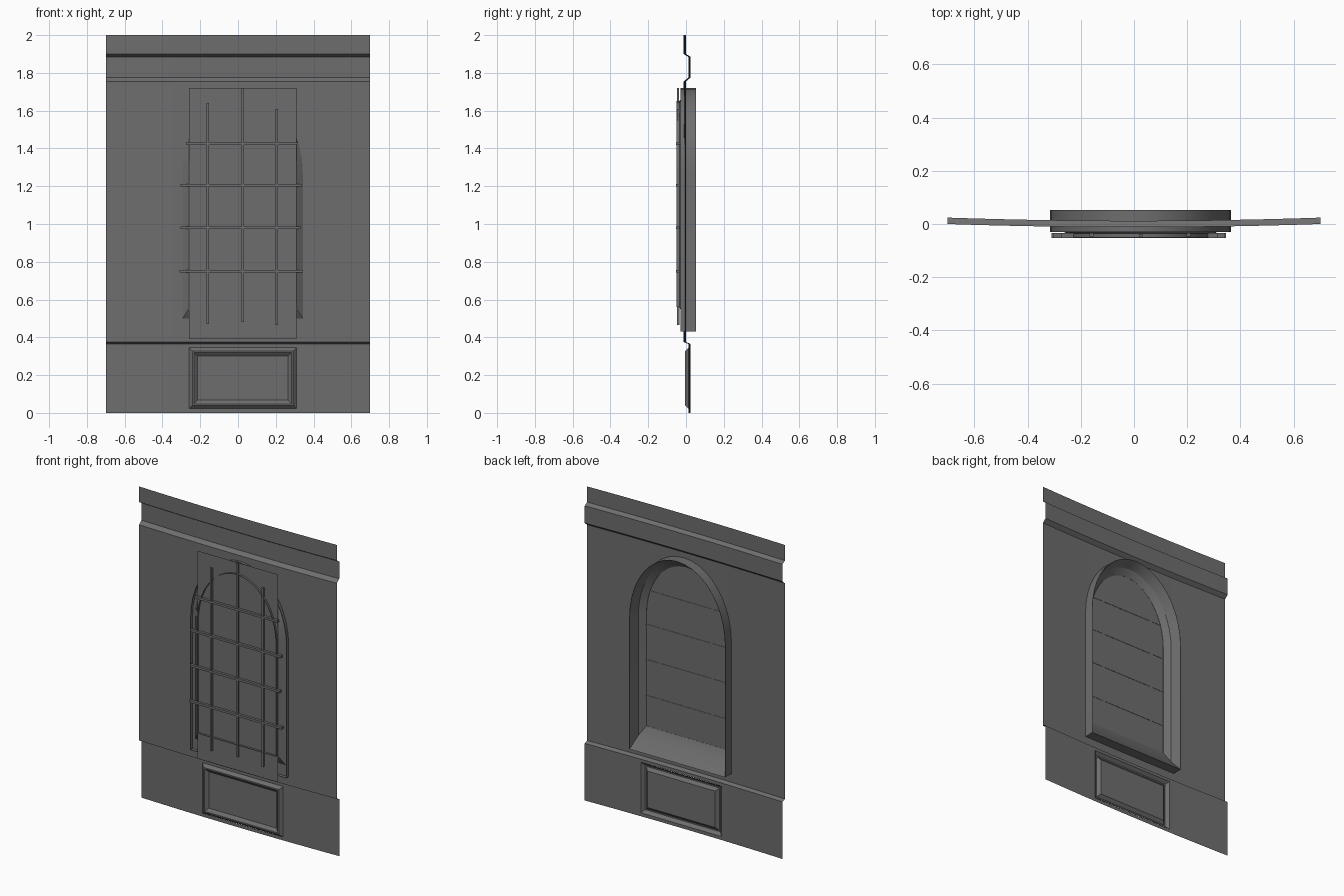
import bpy, bmesh, math

if "Cube" in bpy.data.objects:
    bpy.data.objects.remove(bpy.data.objects["Cube"])

CX = 0.025        # centre line of window and panel
SPRING = 1.27     # height where the arch starts
N = 20            # arch segments
FRONT, BACK = -0.012, 0.012

dark = bpy.data.materials.new("dark_stone")
dark.diffuse_color = (0.155, 0.155, 0.155, 1)
dark.use_nodes = True
dark.node_tree.nodes["Principled BSDF"].inputs["Base Color"].default_value = dark.diffuse_color


def bend(x):
    # gentle curve of the wall in plan
    return 0.012 * (x / 0.7) ** 2


def make(name, build):
    bm = bmesh.new()
    build(bm)
    bmesh.ops.remove_doubles(bm, verts=bm.verts, dist=0.0001)
    me = bpy.data.meshes.new(name)
    bm.to_mesh(me)
    bm.free()
    me.materials.append(dark)
    ob = bpy.data.objects.new(name, me)
    bpy.context.collection.objects.link(ob)
    return ob


def quad(bm, *pts):
    return bm.faces.new([bm.verts.new(p) for p in pts])


def loft(bm, rings, cap=False):
    rows = [[bm.verts.new(p) for p in r] for r in rings]
    for a, b in zip(rows, rows[1:]):
        for i in range(len(a)):
            j = (i + 1) % len(a)
            bm.faces.new((a[i], a[j], b[j], b[i]))
    if cap:
        bm.faces.new(rows[-1])


def arch(half, bottom, top, y):
    pts = [(CX - half, y, bottom), (CX + half, y, bottom)]
    for i in range(N + 1):
        a = math.pi * i / N
        pts.append((CX + half * math.cos(a), y, SPRING + (top - SPRING) * math.sin(a)))
    return pts


# hole in the wall, and columns that follow it
HOLE, HOLE_B, HOLE_T = 0.318, 0.5, 1.69
P0, P1 = CX - 0.285, CX + 0.285
arch_xs = [CX - HOLE * math.cos(math.pi * i / N) for i in range(N + 1)]
xs = sorted(set(arch_xs + [P0, P1] + [-0.7, -0.6, -0.5, -0.4, 0.43, 0.52, 0.61, 0.7]))


def arch_z(x):
    t = max(0.0, 1 - ((x - CX) / HOLE) ** 2)
    return SPRING + (HOLE_T - SPRING) * math.sqrt(t)


def strip(bm, a, b, za, zb, ya, yb):
    # za and zb are (height at a, height at b)
    quad(bm, (a, ya + bend(a), za[0]), (b, ya + bend(b), za[1]),
         (b, yb + bend(b), zb[1]), (a, yb + bend(a), zb[0]))


PZ0, PZ1 = 0.022, 0.345


def wall(bm):
    profile = [(0, BACK), (PZ0, BACK), (PZ1, BACK), (0.365, BACK), (0.375, FRONT),
               (1.755, FRONT), (1.775, BACK), (1.885, BACK), (1.9, FRONT), (2.0, FRONT)]
    for a, b in zip(xs, xs[1:]):
        m = (a + b) / 2
        for (z0, y0), (z1, y1) in zip(profile, profile[1:]):
            if z0 == PZ0 and P0 < m < P1:
                continue
            if z0 == 0.375 and abs(m - CX) < HOLE:
                strip(bm, a, b, (z0, z0), (HOLE_B, HOLE_B), y0, y0)
                strip(bm, a, b, (arch_z(a), arch_z(b)), (z1, z1), y0, y0)
            else:
                strip(bm, a, b, (z0, z0), (z1, z1), y0, y1)


wall_ob = make("wall", wall)


# pressed panel below the window
def rect(inset, y):
    x0, x1, z0, z1 = P0 + inset, P1 - inset, PZ0 + inset, PZ1 - inset
    return [(x0, y, z0), (x1, y, z0), (x1, y, z1), (x0, y, z1)]


make("lower_panel", lambda bm: loft(
    bm, [rect(0, 0.014), rect(0.018, -0.004), rect(0.026, -0.004), rect(0.045, 0.012)], True))

# flared arched reveal: straight front lip, flare, outer rim
frame = make("window_frame", lambda bm: loft(bm, [
    arch(0.28, 0.56, 1.65, -0.05),
    arch(0.28, 0.56, 1.65, -0.035),
    arch(HOLE, HOLE_B, HOLE_T, -0.008),
    arch(0.338, 0.43, 1.72, 0.053),
    arch(0.34, 0.43, 1.72, 0.053),
    arch(0.34, 0.43, 1.72, -0.03)]))

# glass sheet
make("glass", lambda bm: quad(
    bm, (P0, -0.036, 0.39), (P1, -0.036, 0.39), (P1, -0.036, 1.72), (P0, -0.036, 1.72)))


# lattice bars
def bar(name, x0, x1, y0, y1, z0, z1):
    r = [[(x0, y, z0), (x1, y, z0), (x1, y, z1), (x0, y, z1)] for y in (y1, y0)]

    def build(bm):
        loft(bm, r, True)
        quad(bm, *reversed(r[0]))
        bmesh.ops.remove_doubles(bm, verts=bm.verts, dist=0.0001)
        bmesh.ops.recalc_face_normals(bm, faces=bm.faces)
    make(name, build)


for x, back, z0, z1 in [(-0.16, -0.034, 0.47, 1.64), (CX, -0.037, 0.48, 1.72),
                        (0.205, -0.034, 0.465, 1.61)]:
    bar("vertical_bar", x - 0.007, x + 0.007, -0.047, back, z0, z1)
for z, x0, x1 in [(0.75, -0.31, 0.345), (0.98, -0.305, 0.33),
                  (1.205, -0.305, 0.34), (1.425, -0.275, 0.315)]:
    bar("horizontal_bar", x0, x1, -0.052, -0.034, z - 0.007, z + 0.007)

# smooth the curved parts, keep their edges sharp
for ob in (wall_ob, frame):
    bpy.ops.object.select_all(action='DESELECT')
    bpy.context.view_layer.objects.active = ob
    ob.select_set(True)
    bpy.ops.object.shade_smooth_by_angle(angle=math.radians(25))
